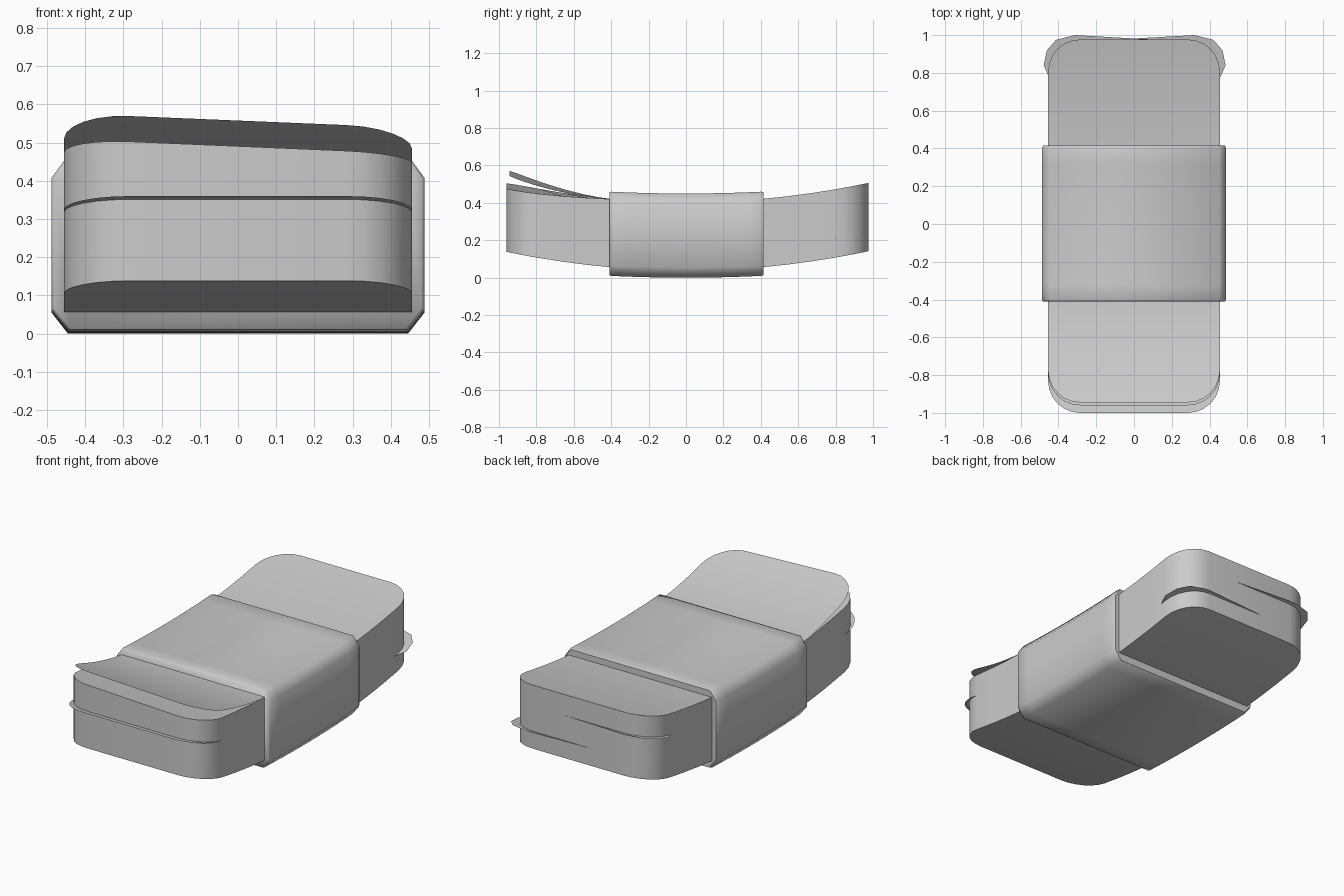
import bpy
import math

if "Cube" in bpy.data.objects:
    bpy.data.objects.remove(bpy.data.objects["Cube"])

HALF_W, THICK, R = 0.455, 0.365, 0.17


def finish(name, verts, faces):
    mesh = bpy.data.meshes.new(name)
    mesh.from_pydata(verts, [], faces)
    mesh.update()
    mesh.shade_smooth()
    mesh.set_sharp_from_angle(angle=math.radians(35))
    ob = bpy.data.objects.new(name, mesh)
    bpy.context.collection.objects.link(ob)
    return ob


# the whole wad is bowed upward at both ends
def base(x, y):
    return 0.038 + 0.109 * y * y


def front_t(y):
    return max(0.0, (-y - 0.41) / 0.55)


def top(x, y):
    return base(x, y) + THICK - 0.03 * (x + 0.3) / 0.7 * front_t(y)


def flap_z(x, y):
    return top(x, y) + 0.001 + 0.072 * front_t(y) ** 1.6


def rounded_rows(y0, y1, round0=True, round1=True, n=6):
    """Left/right outline points of a note, row by row along y."""
    arc = [(R * (1 - math.cos(a)), R * (1 - math.sin(a)))
           for a in (i * math.pi / 2 / n for i in range(n + 1))]
    # pairs of (distance from end, inset)
    arc = [(d, s) for d, s in arc]
    a = y0 + (R if round0 else 0)
    b = y1 - (R if round1 else 0)
    rows = [(y0 + d, HALF_W - s) for d, s in arc] if round0 else [(a, HALF_W)]
    rows += [(a + (b - a) * i / 12, HALF_W) for i in range(1, 12)]
    rows += [(y1 - d, HALF_W - s) for d, s in reversed(arc)] if round1 else [(b, HALF_W)]
    return [((-w, y), (w, y)) for y, w in rows]


def sheet(name, rows, zf):
    verts = [(x, y, zf(x, y)) for row in rows for x, y in row]
    faces = [(2 * i, 2 * i + 1, 2 * i + 3, 2 * i + 2) for i in range(len(rows) - 1)]
    return finish(name, verts, faces)


def solid(name, rows, z_low, z_high):
    n = len(rows)
    pts = [p for row in rows for p in row]
    verts = [(x, y, z_high(x, y)) for x, y in pts] + [(x, y, z_low(x, y)) for x, y in pts]
    o = 2 * n
    faces = []
    for i in range(n - 1):
        a, b, c, d = 2 * i, 2 * i + 1, 2 * i + 3, 2 * i + 2
        faces += [(a, b, c, d), (o + d, o + c, o + b, o + a),
                  (b, o + b, o + c, c), (d, o + d, o + a, a)]
    e = 2 * n - 2
    faces += [(0, o, o + 1, 1), (e, e + 1, o + e + 1, o + e)]
    return finish(name, verts, faces)


# main paper stack
solid("paper_stack", rounded_rows(-0.96, 0.977), base, top)

# loose top note lifting at the front, and one note slipping out of the front
sheet("lifted_top_note", rounded_rows(-0.945, -0.38, round1=False), flap_z)
sheet("front_loose_note", rounded_rows(-1.0, -0.6, round1=False),
      lambda x, y: base(x, y) + 0.213)

# two skewed notes peeking out of the back, one to each side
skew = [((-0.40, 0.70), (0.44, 0.74)), ((-0.42, 0.80), (0.485, 0.84)),
        ((-0.42, 0.88), (0.468, 0.92)), ((-0.38, 0.94), (0.42, 0.975)),
        ((-0.30, 0.965), (0.32, 1.0))]
sheet("back_lower_note", skew, lambda x, y: base(x, y) + 0.10)
mirrored = [((-r[0] + 0.007, r[1]), (-l[0], l[1])) for l, r in skew]
sheet("back_upper_note", mirrored, lambda x, y: base(x, y) + 0.245)

# wrapping band: chamfered section swept along y, with small bevelled rims
half = [(0.445, 0.0), (0.488, 0.055), (0.488, 0.398), (0.45, 0.45)]
section = half + [(-x, z) for x, z in reversed(half)]
stations = [(-0.41, 0.985)] + [(-0.40 + 0.80 * i / 10, 1.0) for i in range(11)] + [(0.415, 0.985)]
verts = [(x * s, y, 0.225 + (z - 0.225) * s + 0.06 * y * y)
         for y, s in stations for x, z in section]
k, m = len(section), len(stations)
faces = [(j * k + i, j * k + (i + 1) % k, (j + 1) * k + (i + 1) % k, (j + 1) * k + i)
         for j in range(m - 1) for i in range(k)]
faces = [tuple(reversed(f)) for f in faces]
faces += [tuple(range(k)), tuple(reversed(range((m - 1) * k, m * k)))]
band = finish("paper_band", verts, faces)
band.data.set_sharp_from_angle(angle=math.radians(60))
